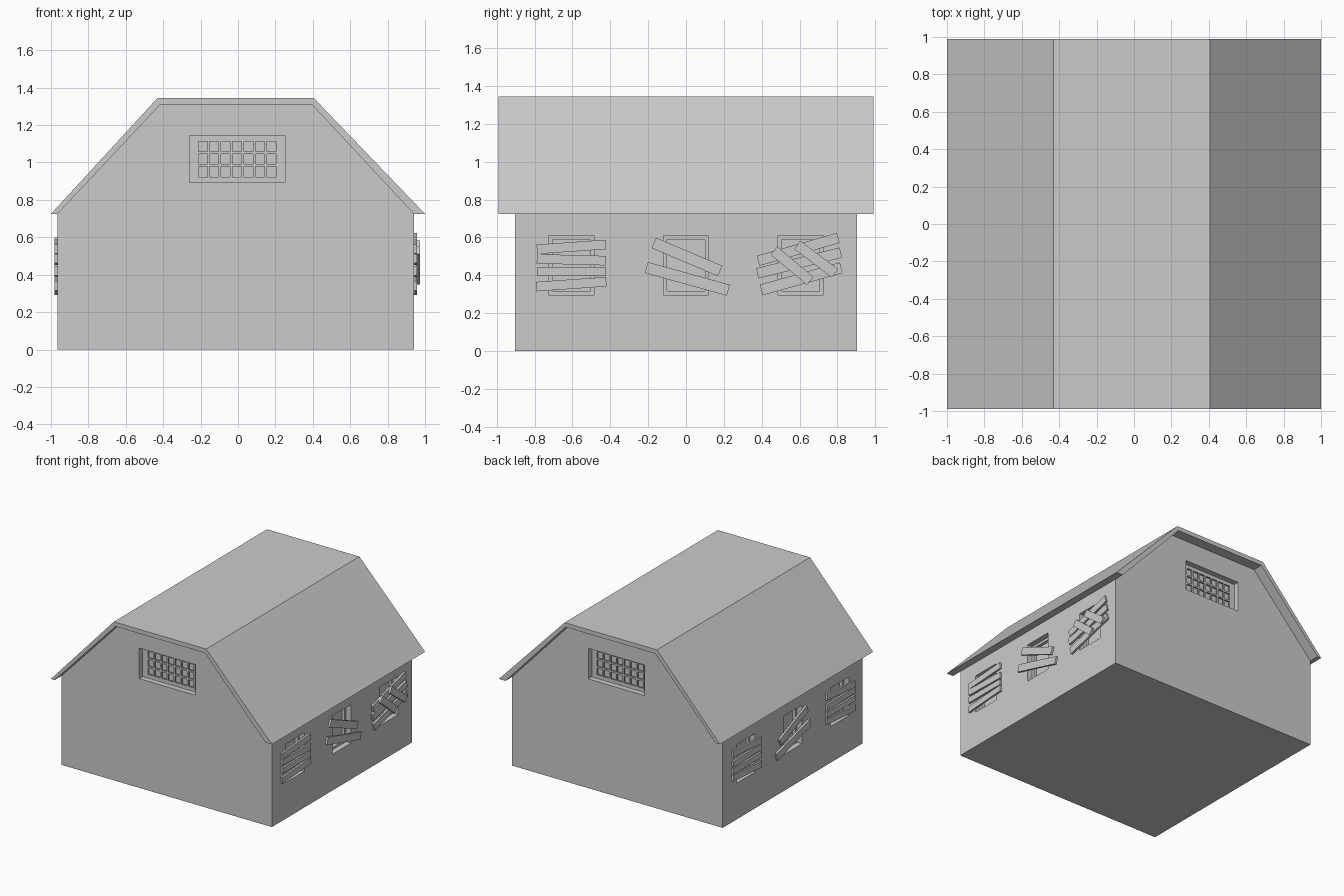
import bpy, bmesh
from math import radians
from mathutils import Matrix

if "Cube" in bpy.data.objects:
    bpy.data.objects.remove(bpy.data.objects["Cube"])


def finish(bm, name):
    bmesh.ops.recalc_face_normals(bm, faces=bm.faces)
    me = bpy.data.meshes.new(name)
    bm.to_mesh(me)
    bm.free()
    ob = bpy.data.objects.new(name, me)
    bpy.context.collection.objects.link(ob)
    return ob


def prism(name, profile, y):
    """Extrude an x-z profile from -y to y."""
    bm = bmesh.new()
    f = bm.faces.new([bm.verts.new((x, -y, z)) for x, z in profile])
    new = bmesh.ops.extrude_face_region(bm, geom=[f])["geom"]
    bmesh.ops.translate(bm, vec=(0, 2 * y, 0),
                        verts=[v for v in new if isinstance(v, bmesh.types.BMVert)])
    return finish(bm, name)


def add_box(bm, center, size, rot=Matrix()):
    m = Matrix.Translation(center) @ rot @ Matrix.Diagonal((*size, 1))
    bmesh.ops.create_cube(bm, size=1, matrix=m)


WALL_R, WALL_L, WALL_Y = 0.94, -0.965, 0.905

# Barn body and gambrel roof shell
inner = [(WALL_L, 0.725), (-0.415, 1.31), (0.395, 1.31), (WALL_R, 0.725)]
body = prism("barn_body", [(WALL_L, 0)] + inner + [(WALL_R, 0)], WALL_Y)
outer = [(-1, 0.725), (-0.43, 1.345), (0.405, 1.345), (1, 0.725)]
prism("roof", outer + inner[::-1], 0.99)

# Stepped window recesses in all four walls
GX, GZ = -0.005, 1.018
SIDE_Y, SIDE_Z = (-0.606, 0, 0.606), 0.453
for step, depth, gable, side in (("outer", 0.045, (0.51, 0.25), (0.24, 0.314)),
                                 ("inner", 0.07, (0.44, 0.215), (0.20, 0.274))):
    bm = bmesh.new()
    for s in (-1, 1):
        add_box(bm, (GX, s * WALL_Y, GZ), (gable[0], 2 * depth, gable[1]))
    for wall in (WALL_L, WALL_R):
        for y in SIDE_Y:
            add_box(bm, (wall, y, SIDE_Z), (2 * depth, *side))
    cutter = finish(bm, step + "_window_cutter")
    cutter.hide_render = True
    cutter.hide_viewport = True
    mod = body.modifiers.new(step + "_recess", "BOOLEAN")
    mod.operation = "DIFFERENCE"
    mod.solver = "EXACT"
    mod.object = cutter

# Barred grilles in the gable windows: 7 by 3 panes
for s, name in ((-1, "front_grille"), (1, "back_grille")):
    bm = bmesh.new()
    y = s * (WALL_Y - 0.05)
    for i in range(8):
        add_box(bm, (GX - 0.214 + i * 0.428 / 7, y, GZ), (0.013, 0.013, 0.215))
    for i in range(4):
        add_box(bm, (GX, y, GZ - 0.101 + i * 0.202 / 3), (0.44, 0.013, 0.013))
    finish(bm, name)

# Board layouts: offset y, height z, tilt in degrees, length, width, layer
slats = [(0, 0.55, 4, 0.365, 0.05, 0), (0, 0.482, -1.5, 0.365, 0.05, 0),
         (0, 0.42, 0, 0.365, 0.047, 0), (0, 0.353, 4, 0.37, 0.05, 0)]
pair = [(0.005, 0.497, -23, 0.38, 0.06, 0), (0.007, 0.381, -15.5, 0.45, 0.06, 0)]
crossed = [(-0.013, 0.537, 16, 0.44, 0.055, 0), (-0.008, 0.465, 14, 0.455, 0.055, 0),
           (0.003, 0.381, 15.5, 0.44, 0.058, 0), (-0.045, 0.45, -40, 0.25, 0.055, 1),
           (0.082, 0.485, -37, 0.25, 0.055, 1)]


def boards(name, wall, s, y0, layout):
    bm = bmesh.new()
    for y, z, ang, length, width, layer in layout:
        add_box(bm, (wall + s * (0.009 + 0.016 * layer), y0 + y, z),
                (0.016, length, width), Matrix.Rotation(radians(ang), 4, "X"))
    finish(bm, name)


# Boards nailed over the side windows
for side, wall, s, layouts in (("right", WALL_R, 1, (slats, pair, crossed)),
                               ("left", WALL_L, -1, (slats, pair, slats))):
    for place, y, layout in zip(("front", "middle", "back"), SIDE_Y, layouts):
        boards(f"{side}_{place}_window_boards", wall, s, y, layout)
